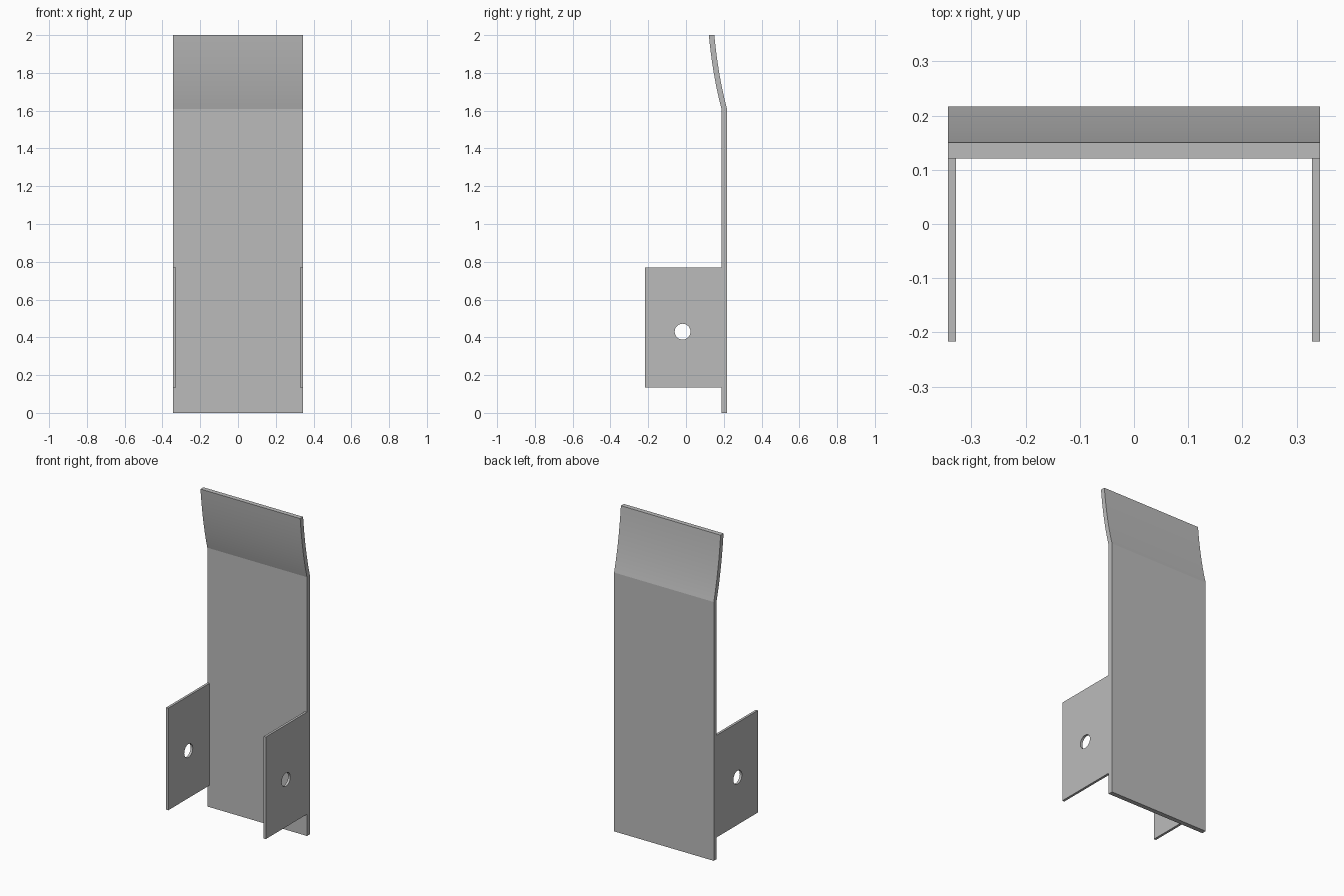
import bpy
import bmesh
import math
from mathutils import Vector

cube = bpy.data.objects.get("Cube")
if cube:
    bpy.data.objects.remove(cube, do_unlink=True)

GREY = (0.5, 0.5, 0.5, 1)
metal = bpy.data.materials.new("grey metal")
metal.use_nodes = True
metal.diffuse_color = GREY
metal.node_tree.nodes["Principled BSDF"].inputs["Base Color"].default_value = GREY

HALF_WIDTH = 0.343
FRONT, BACK = 0.188, 0.217
TAB_THICK = 0.015


def finish(name, bm):
    bmesh.ops.recalc_face_normals(bm, faces=bm.faces[:])
    mesh = bpy.data.meshes.new(name)
    bm.to_mesh(mesh)
    bm.free()
    mesh.materials.append(metal)
    obj = bpy.data.objects.new(name, mesh)
    bpy.context.collection.objects.link(obj)
    bpy.ops.object.select_all(action="DESELECT")
    obj.select_set(True)
    bpy.context.view_layer.objects.active = obj
    bpy.ops.object.shade_smooth_by_angle(angle=math.radians(12))
    return obj


def extrude_x(bm, faces, width):
    """Give flat faces in the yz plane a thickness along x."""
    result = bmesh.ops.extrude_face_region(bm, geom=faces)
    moved = [v for v in result["geom"] if isinstance(v, bmesh.types.BMVert)]
    bmesh.ops.translate(bm, vec=(width, 0, 0), verts=moved)


# Back plate: straight sheet whose upper end curves forward
start, control, end = Vector((FRONT, 1.61)), Vector((0.142, 1.78)), Vector((0.121, 2.0))
STEPS = 16
curve = []
for i in range(STEPS + 1):
    t = i / STEPS
    curve.append(start * (1 - t) ** 2 + control * 2 * t * (1 - t) + end * t * t)
front_line = [Vector((FRONT, 0))] + curve
thick = BACK - FRONT
bm = bmesh.new()
pairs = [[bm.verts.new((-HALF_WIDTH, p.x + dy, p.y)) for dy in (0, thick)]
         for p in front_line]
strip = [bm.faces.new((a[0], a[1], b[1], b[0])) for a, b in zip(pairs, pairs[1:])]
extrude_x(bm, strip, 2 * HALF_WIDTH)
finish("back_plate", bm)

# Side tabs: square plates with a round bolt hole
Y0, Y1, Z0, Z1 = -0.217, FRONT, 0.135, 0.77
HOLE_Y, HOLE_Z, HOLE_R = -0.018, 0.43, 0.042
SEGMENTS = 32


def rim_point(angle):
    """Point where a ray from the hole centre meets the tab outline."""
    dy, dz = math.cos(angle), math.sin(angle)
    reach_y = ((Y1 if dy > 0 else Y0) - HOLE_Y) / dy if abs(dy) > 1e-6 else 9
    reach_z = ((Z1 if dz > 0 else Z0) - HOLE_Z) / dz if abs(dz) > 1e-6 else 9
    reach = min(reach_y, reach_z)
    return HOLE_Y + dy * reach, HOLE_Z + dz * reach


for name, x in (("right_tab", -HALF_WIDTH), ("left_tab", HALF_WIDTH - TAB_THICK)):
    angles = [2 * math.pi * i / SEGMENTS for i in range(SEGMENTS)]
    angles += [math.atan2(z - HOLE_Z, y - HOLE_Y) % (2 * math.pi)
               for y in (Y0, Y1) for z in (Z0, Z1)]
    angles.sort()
    bm = bmesh.new()
    inner = [bm.verts.new((x, HOLE_Y + HOLE_R * math.cos(a), HOLE_Z + HOLE_R * math.sin(a)))
             for a in angles]
    outer = [bm.verts.new((x, *rim_point(a))) for a in angles]
    n = len(angles)
    ring = [bm.faces.new((inner[i], outer[i], outer[(i + 1) % n], inner[(i + 1) % n]))
            for i in range(n)]
    extrude_x(bm, ring, TAB_THICK)
    finish(name, bm)
